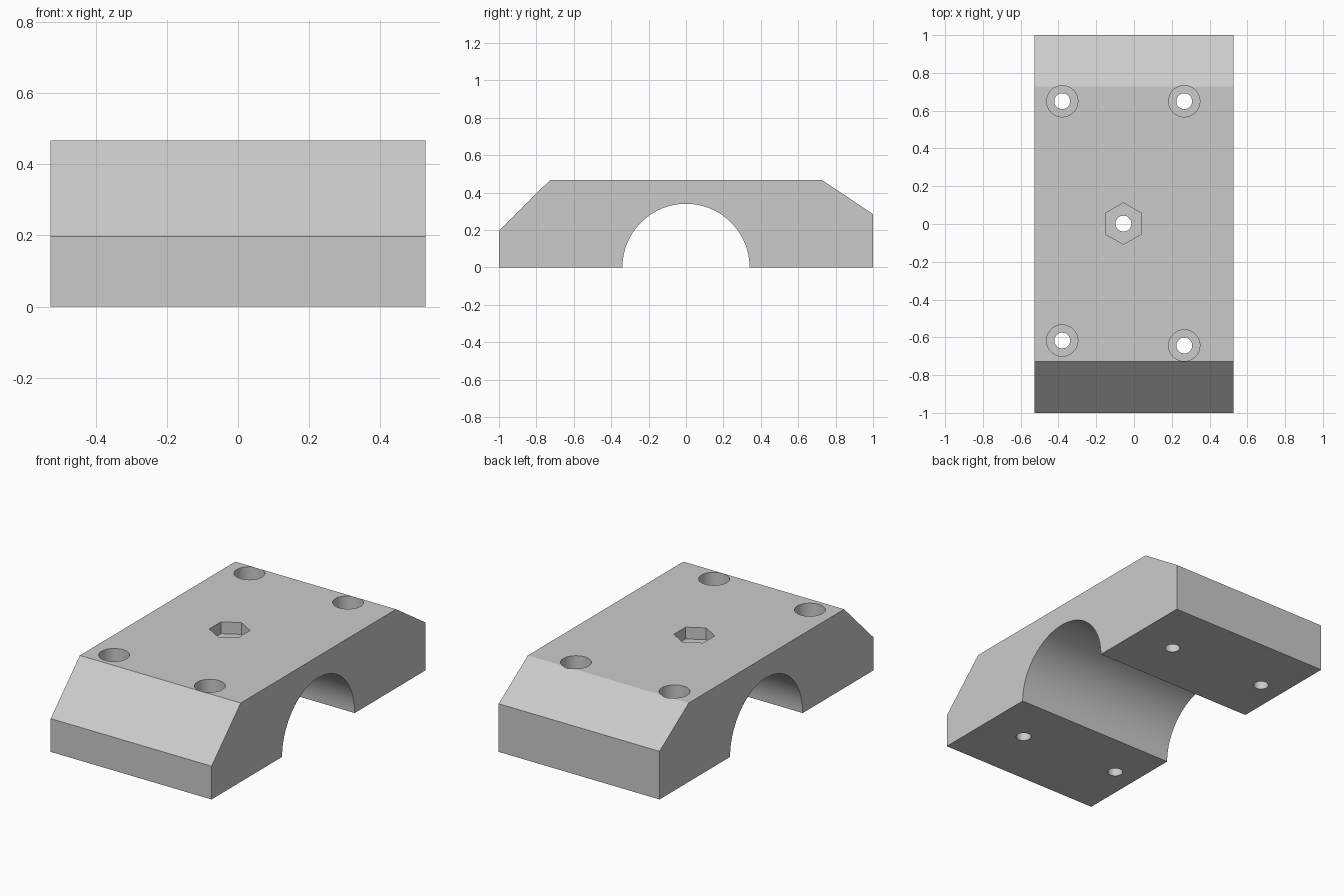
import bpy, bmesh, math

cube = bpy.data.objects.get("Cube")
if cube:
    bpy.data.objects.remove(cube, do_unlink=True)

grey = bpy.data.materials.new("plain grey")
grey.use_nodes = True
grey.diffuse_color = (0.6, 0.6, 0.6, 1)
grey.node_tree.nodes["Principled BSDF"].inputs["Base Color"].default_value = (0.6, 0.6, 0.6, 1)

HALF_WIDTH, TOP, ARCH = 0.527, 0.467, 0.34


def add_object(name, bm):
    bmesh.ops.recalc_face_normals(bm, faces=bm.faces)
    mesh = bpy.data.meshes.new(name)
    bm.to_mesh(mesh)
    bm.free()
    mesh.materials.append(grey)
    obj = bpy.data.objects.new(name, mesh)
    bpy.context.collection.objects.link(obj)
    return obj


def prism(name, points, direction):
    """Extrude a closed outline along a direction."""
    bm = bmesh.new()
    face = bm.faces.new([bm.verts.new(p) for p in points])
    result = bmesh.ops.extrude_face_region(bm, geom=[face])
    verts = [v for v in result["geom"] if isinstance(v, bmesh.types.BMVert)]
    bmesh.ops.translate(bm, verts=verts, vec=direction)
    return add_object(name, bm)


# Clamp body: side profile with uneven chamfers and a half-round channel
outline = [(-ARCH, 0), (-1, 0), (-1, 0.197), (-0.727, TOP),
           (0.727, TOP), (1, 0.285), (1, 0)]
steps = 48
outline += [(ARCH * math.cos(math.pi * i / steps), ARCH * math.sin(math.pi * i / steps))
            for i in range(steps)]
body = prism("clamp_body", [(-HALF_WIDTH, y, z) for y, z in outline],
             (2 * HALF_WIDTH, 0, 0))


def cut(x, y, radius, sides, bottom):
    """Cut a vertical pocket from above the top down to a given height."""
    ring = [(x + radius * math.sin(math.tau * i / sides),
             y + radius * math.cos(math.tau * i / sides), bottom) for i in range(sides)]
    cutter = prism("hole_cutter", ring, (0, 0, 0.6 - bottom))
    cutter.hide_render = True
    mod = body.modifiers.new("hole", "BOOLEAN")
    mod.operation = "DIFFERENCE"
    mod.solver = "EXACT"
    mod.object = cutter
    bpy.context.view_layer.objects.active = body
    bpy.ops.object.modifier_apply(modifier=mod.name)
    bpy.data.objects.remove(cutter, do_unlink=True)


# Counterbored screw holes
for x, y in [(-0.38, 0.65), (0.266, 0.65), (-0.38, -0.617), (0.266, -0.643)]:
    cut(x, y, 0.083, 32, TOP - 0.2)
    cut(x, y, 0.042, 32, -0.1)

# Hexagonal nut pocket with a through hole into the channel
cut(-0.056, 0.002, 0.11, 6, TOP - 0.07)
cut(-0.056, 0.002, 0.042, 32, 0.1)

# Smooth the round walls, keep hard edges
bpy.ops.object.select_all(action="DESELECT")
body.select_set(True)
bpy.context.view_layer.objects.active = body
bpy.ops.object.shade_smooth_by_angle(angle=math.radians(25))
